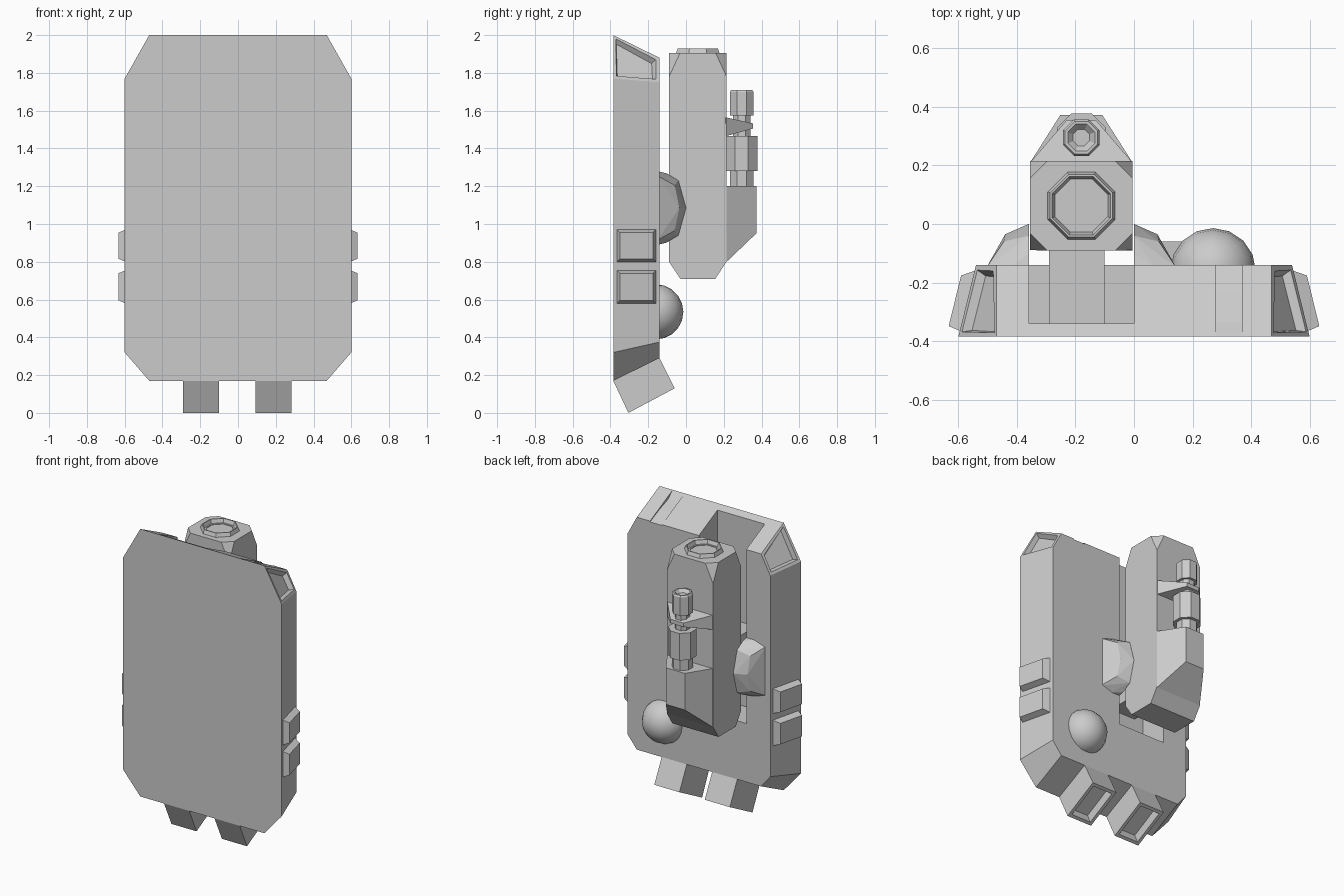
import bpy, bmesh, math
from mathutils import Matrix, Vector

if "Cube" in bpy.data.objects:
    bpy.data.objects.remove(bpy.data.objects["Cube"])

grey = bpy.data.materials.new("plain_grey")
grey.use_nodes = True
COLOUR = (0.6, 0.6, 0.6, 1)
grey.diffuse_color = COLOUR
grey.node_tree.nodes["Principled BSDF"].inputs["Base Color"].default_value = COLOUR


def finish(name, bm):
    bmesh.ops.recalc_face_normals(bm, faces=bm.faces)
    mesh = bpy.data.meshes.new(name)
    bm.to_mesh(mesh)
    bm.free()
    mesh.materials.append(grey)
    obj = bpy.data.objects.new(name, mesh)
    bpy.context.collection.objects.link(obj)
    return obj


def loft(rings):
    """Join matching rings of points into a capped solid."""
    bm = bmesh.new()
    loops = [[bm.verts.new(p) for p in ring] for ring in rings]
    n = len(loops[0])
    for a, b in zip(loops, loops[1:]):
        for i in range(n):
            j = (i + 1) % n
            bm.faces.new((a[i], a[j], b[j], b[i]))
    bm.faces.new(loops[0])
    bm.faces.new(loops[-1])
    bmesh.ops.recalc_face_normals(bm, faces=bm.faces)
    bm.normal_update()
    return bm


def extrude_x(profile, x0, x1):
    return loft([[(x, y, z) for y, z in profile] for x in (x0, x1)])


def box(x0, x1, y0, y1, z0, z1):
    return extrude_x([(y0, z0), (y1, z0), (y1, z1), (y0, z1)], x0, x1)


def turned(profile, cx, cy, sides=8):
    """Faceted turned part from (radius, z) pairs."""
    rings = []
    for r, z in profile:
        angles = [math.tau * (i + 0.5) / sides for i in range(sides)]
        rings.append([(cx + r * math.cos(a), cy + r * math.sin(a), z) for a in angles])
    return loft(rings)


def recess(bm, faces, border, slope, depth):
    """Framed, sunken panel on each face."""
    for f in faces:
        bmesh.ops.inset_individual(bm, faces=[f], thickness=border)
        bmesh.ops.inset_individual(bm, faces=[f], thickness=slope, depth=-depth)


def cut(obj, cutter):
    mod = obj.modifiers.new("cut", 'BOOLEAN')
    mod.operation = 'DIFFERENCE'
    mod.solver = 'EXACT'
    mod.object = cutter
    cutter.hide_render = True
    cutter.hide_viewport = True
    cutter.display_type = 'WIRE'


FRONT, BACK = -0.385, -0.14
MID = -0.18


def outline(half, y):
    pts = half + [(-x, z) for x, z in reversed(half)]
    return [(x, y, z) for x, z in pts]


# Main plate with sunken panels on the upper corners
bm = loft([outline([(0.47, 2.0), (0.6, 1.77), (0.6, 0.32), (0.47, 0.17)], FRONT),
           outline([(0.47, 1.88), (0.54, 1.75), (0.54, 0.375), (0.47, 0.29)], BACK)])
corners = [f for f in bm.faces if f.normal.z > 0.2 and abs(f.normal.x) > 0.4]
recess(bm, corners, 0.025, 0.018, 0.03)
plate = finish("main_plate", bm)

# Channel down the back and shallow notch on the top
slot = finish("slot_cutter", box(-0.358, 0, -0.34, 0.4, 0.69, 2.2))
notch = finish("notch_cutter", extrude_x(
    [(FRONT + 0.003, 1.999), (-0.335, 1.955), (-0.24, 1.92), (-0.12, 1.865), (-0.12, 2.1), (FRONT + 0.003, 2.1)],
    0.28, 0.37))
cut(plate, slot)
cut(plate, notch)

# Faceted clamp, split by the channel into two cheeks
bm = bmesh.new()
for side in (-1, 1):
    for x, y, dz in [(0.325, BACK - 0.01, 0.17), (0.25, BACK - 0.01, 0.195), (0.265, -0.06, 0.12),
                     (0.18, -0.04, 0.145), (0.16, -0.09, 0.18), (0.26, -0.035, 0), (0.18, 0, 0)]:
        for s in (-1, 1):
            bm.verts.new((MID + side * x, y, 1.085 + s * dz))
bmesh.ops.remove_doubles(bm, verts=bm.verts, dist=0.0001)
hull = bmesh.ops.convex_hull(bm, input=bm.verts)
bmesh.ops.delete(bm, geom=[v for v in bm.verts if not v.link_faces], context='VERTS')
cut(finish("clamp_cheeks", bm), slot)

finish("connector", box(-0.29, -0.1, -0.35, -0.06, 0.92, 1.26))

# Side pads following the slanted edges
for side, label in ((1, "left"), (-1, "right")):
    for z0, z1, level in ((0.8, 0.97, "upper"), (0.58, 0.755, "lower")):
        rings = []
        for out, inset in ((-0.02, 0), (0.0, 0), (0.042, 0.016)):
            ya, yb = FRONT + 0.02 + inset, -0.16 - inset
            edge = lambda y: side * (0.6 - 0.245 * (y - FRONT) + out)
            rings.append([(edge(y), y, z) for y, z in
                          ((ya, z0 + inset), (yb, z0 + inset), (yb, z1 - inset), (ya, z1 - inset))])
        finish(f"{level}_{label}_pad", loft(rings))

# Hollow feet under the plate
for x0, label in ((-0.29, "right"), (0.092, "left")):
    bm = extrude_x([(FRONT, 0.17), (-0.305, 0), (-0.06, 0.13), (BACK, 0.29)], x0, x0 + 0.19)
    under = [f for f in bm.faces if f.normal.z < -0.7]
    recess(bm, under, 0.03, 0.015, 0.05)
    finish(f"{label}_foot", bm)

# Rounded knob
bm = bmesh.new()
bmesh.ops.create_uvsphere(bm, u_segments=16, v_segments=10, radius=0.146,
                          matrix=Matrix.Translation((0.27, -0.16, 0.535)))
for f in bm.faces:
    f.smooth = True
finish("round_knob", bm)


# Pod body with clipped upper corners and tapered base
def pod_ring(z, clip, trim):
    ring = []
    cy, hx, hy = 0.0625, 0.175, 0.1525 - trim
    for sx, sy in ((1, 1), (-1, 1), (-1, -1), (1, -1)):
        a = (MID + sx * (hx - clip), cy + sy * hy, z)
        b = (MID + sx * hx, cy + sy * (hy - clip), z)
        ring += [b, a] if sx * sy > 0 else [a, b]
    return ring


bm = loft([pod_ring(0.71, 0.0005, 0.06), pod_ring(0.8, 0.0005, 0),
           pod_ring(1.78, 0.0005, 0), pod_ring(1.905, 0.058, 0)])
bmesh.ops.remove_doubles(bm, verts=bm.verts, dist=0.002)
pod = finish("pod_body", bm)
bore = finish("bore_cutter", turned([(0.088, 1.82), (0.088, 2.0)], MID, 0.0625))
cut(pod, bore)

# Collar around the bore
finish("bore_collar", turned([(0.126, 1.9), (0.115, 1.93), (0.108, 1.93), (0.088, 1.88),
                              (0.088, 1.85), (0.0, 1.85)], MID, 0.0625))

# Tapered housing behind the pod
finish("rear_housing", loft([
    [(MID + s * w, y, z) for s, z in ((-1, z0), (1, z0), (1, 1.2), (-1, 1.2))]
    for y, w, z0 in ((0.21, 0.175, 0.795), (0.372, 0.072, 0.95))]))

# Tapered bracket holding the rod
finish("rod_bracket", loft([
    [(MID + s * w, y, z) for s, z in ((-1, z0), (1, z0), (1, z1), (-1, z1))]
    for y, w, z0, z1 in ((0.21, 0.175, 1.465, 1.565), (0.355, 0.05, 1.505, 1.532))]))

# Stepped rod with a hollow tip
finish("stepped_rod", turned([(0.067, 1.19), (0.067, 1.28), (0.09, 1.28), (0.09, 1.465), (0.049, 1.465),
                              (0.049, 1.575), (0.067, 1.575), (0.067, 1.7), (0.06, 1.71), (0.05, 1.71),
                              (0.03, 1.69)], MID, 0.295))
